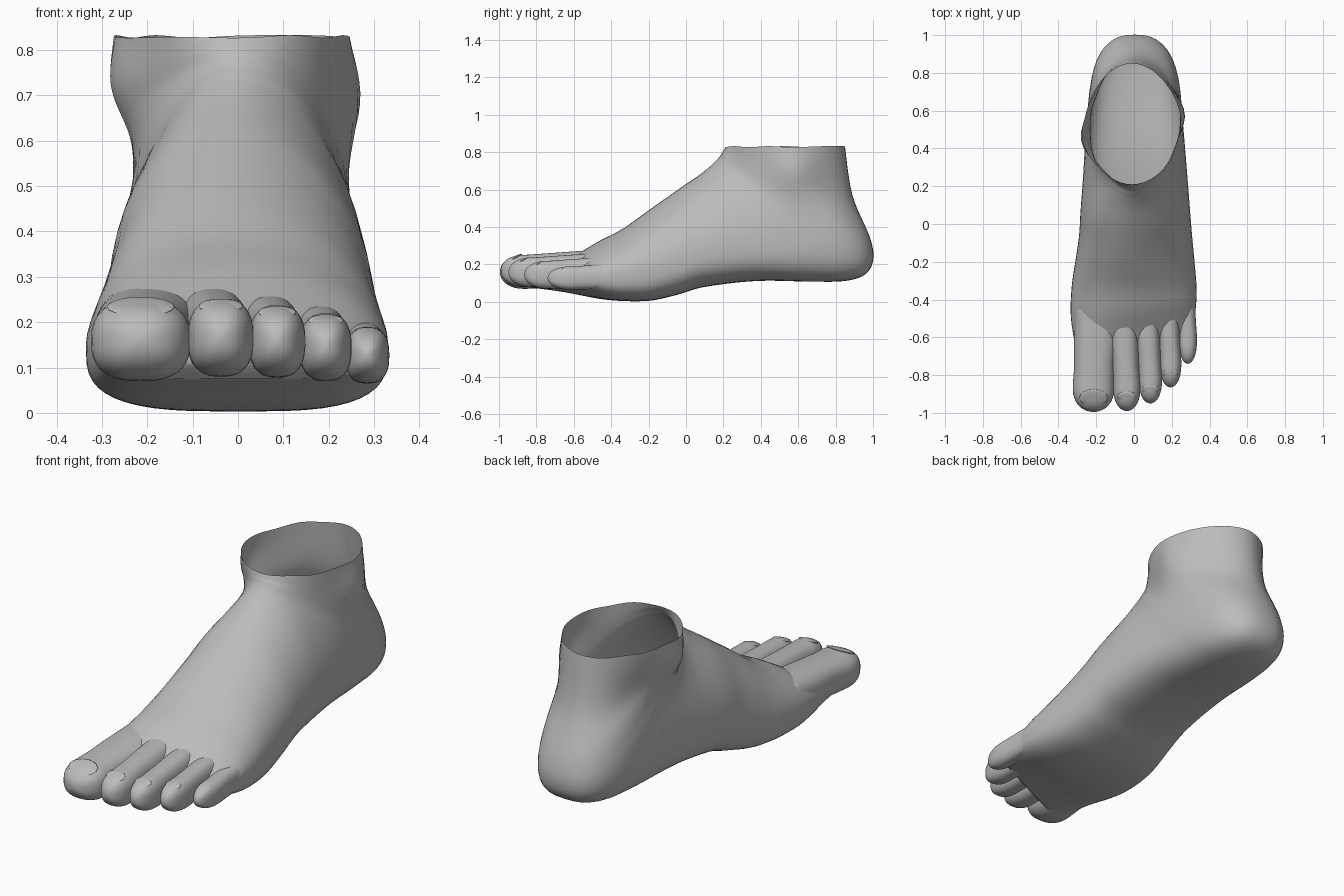
import bpy, bmesh, math
from mathutils import Vector

if "Cube" in bpy.data.objects:
    bpy.data.objects.remove(bpy.data.objects["Cube"])

skin = bpy.data.materials.new("skin_grey")
skin.diffuse_color = (0.5, 0.5, 0.5, 1)
skin.use_nodes = True
skin.node_tree.nodes["Principled BSDF"].inputs["Base Color"].default_value = skin.diffuse_color
SIDES = 48


def spline(rows, steps):
    """Catmull-Rom blend of parameter rows."""
    out = []
    for i in range(len(rows) - 1):
        a, b, c, d = (rows[max(i - 1, 0)], rows[i], rows[i + 1], rows[min(i + 2, len(rows) - 1)])
        for k in range(steps):
            t = k / steps
            out.append([0.5 * (2 * q + (r - p) * t + (2 * p - 5 * q + 4 * r - s) * t * t
                               + (3 * q - p - 3 * r + s) * t ** 3)
                        for p, q, r, s in zip(a, b, c, d)])
    out.append(list(rows[-1]))
    return out


def ring(row, low, high):
    """Section between a top and a bottom point; low and high set its roundness."""
    ty, tz, by, bz, xl, xr, f = row
    pts = []
    for i in range(SIDES):
        a = 2 * math.pi * i / SIDES
        c, s = math.cos(a), math.sin(a)
        e = high if s > 0 else low
        px = math.copysign(abs(c) ** (2 / e), c)
        ps = math.copysign(abs(s) ** (2 / e), s)
        v = f + (1 - f) * ps if s > 0 else f + f * ps
        x = (xl + xr) / 2 + px * (xr - xl) / 2
        pts.append(Vector((x, by + (ty - by) * v, bz + (tz - bz) * v)))
    return pts


def build(name, loops, caps):
    """Skin a row of point loops and close the chosen ends."""
    bm = bmesh.new()
    loops = [[bm.verts.new(p) for p in loop] for loop in loops]
    for a, b in zip(loops, loops[1:]):
        for i in range(SIDES):
            j = (i + 1) % SIDES
            bm.faces.new((a[i], a[j], b[j], b[i]))
    for loop in [loops[k] for k in caps]:
        mid = bm.verts.new(sum((v.co for v in loop), Vector()) / SIDES)
        for i in range(SIDES):
            bm.faces.new((loop[i], loop[(i + 1) % SIDES], mid))
    bmesh.ops.recalc_face_normals(bm, faces=bm.faces)
    me = bpy.data.meshes.new(name)
    bm.to_mesh(me)
    bm.free()
    me.materials.append(skin)
    bpy.context.collection.objects.link(bpy.data.objects.new(name, me))
    for p in me.polygons:
        p.use_smooth = True


def sculpt(p):
    """Slanted toe line, ridge on the big-toe side, ankle bones and uneven rim."""
    x, y, z = p
    front = min(1.3, max(0, (-.2 - y) / .45))
    p.y += .33 * x * front ** 1.5
    if y < .2:
        p.x -= .06 * min(1, (.2 - y) / .4) * max(0, (z - .16) / (.45 + .4 * min(y, 0))) ** 2
    for side, by, bz, h in ((-1, .43, .72, .05), (1, .59, .70, .04), (-1, .70, .62, -.02)):
        if x * side > 0:
            d = ((y - by) ** 2 + (z - bz) ** 2) / .014
            p.x += side * h * math.exp(-d) * min(1, abs(x) / .15)
    if z > .8 and y > .2:
        p.z += .003 * math.sin(23 * y + 17 * x)
    return p


# Foot: sections swing from upright at the toes to level at the ankle opening
foot = [
    # top y, z  bottom y, z  left  right  widest
    (-.79, .15, -.76, .075, -.275, .29, .50),
    (-.63, .22, -.61, .05, -.30, .315, .48),
    (-.47, .32, -.45, .016, -.333, .33, .43),
    (-.34, .39, -.32, .004, -.331, .33, .39),
    (-.22, .475, -.18, .008, -.31, .32, .36),
    (-.10, .56, -.04, .04, -.29, .308, .34),
    (0, .63, .10, .08, -.282, .298, .33),
    (.08, .685, .38, .112, -.268, .28, .34),
    (.135, .73, .68, .108, -.255, .262, .39),
    (.155, .75, .85, .112, -.246, .255, .44),
    (.17, .765, .955, .145, -.238, .248, .47),
    (.18, .778, 1, .22, -.233, .242, .50),
    (.188, .79, .985, .34, -.23, .237, .52),
    (.20, .81, .89, .57, -.24, .233, .52),
    (.21, .83, .85, .83, -.258, .238, .52),
]
loops = []
for row in spline(foot, 6):
    swing = min(1, max(0, (row[3] - .11) / .4)) if row[2] > .5 else 0
    flat = max(0, min(1, (.1 - row[2]) / .3)) * .5
    loops.append([sculpt(p) for p in ring(row, 2.9 - swing + flat, 1.95)])
build("foot", loops, [0])

# Toes: tip y, left, right, top, bottom
toes = {
    "big": (-.995, -.325, -.104, .25, .07),
    "second": (-.99, -.111, .035, .252, .08),
    "third": (-.95, .024, .149, .238, .078),
    "fourth": (-.865, .136, .251, .22, .07),
    "little": (-.74, .236, .334, .19, .065),
}
for name, (tip, left, right, top, bottom) in toes.items():
    xc, half, mid = (left + right) / 2, (right - left) / 2, (top + bottom) / 2
    lean = .02 if name == "big" else -.025
    loops = []
    for i in range(25):
        u = math.sin(math.pi / 2 * i / 24)
        k = min(1, u / .75)
        # rounded tip, slight waist behind the pad, rising root
        size = max(.03, (1 - max(0, (u - .76) / .24) ** 2.4) ** .5)
        waist = 1 - .04 * math.exp(-((u - .58) / .13) ** 2)
        y = tip + .56 * (1 - u)
        zt = mid + (top - mid + .03 * (1 - k)) * size
        zb = mid - (mid - bottom) * size * (.8 + .2 * k)
        x, w = xc + lean * (1 - k), half * size * waist * (1.06 - .06 * k)
        loops.append(ring((y, zt, y, zb, x - w, x + w, .5), 2.6, 2.5))
    build(name + "_toe", loops, [0, -1])

    # Toenail: thin rounded plate resting on the toe tip
    bpy.ops.mesh.primitive_uv_sphere_add(segments=16, ring_count=8, rotation=(.42, 0, 0),
                                         location=(xc, tip + .075, top - .016))
    nail = bpy.context.object
    nail.name = name + "_toenail"
    nail.scale = (half * .68, half * .45, .009)
    nail.data.materials.append(skin)
    bpy.ops.object.shade_smooth_by_angle()
